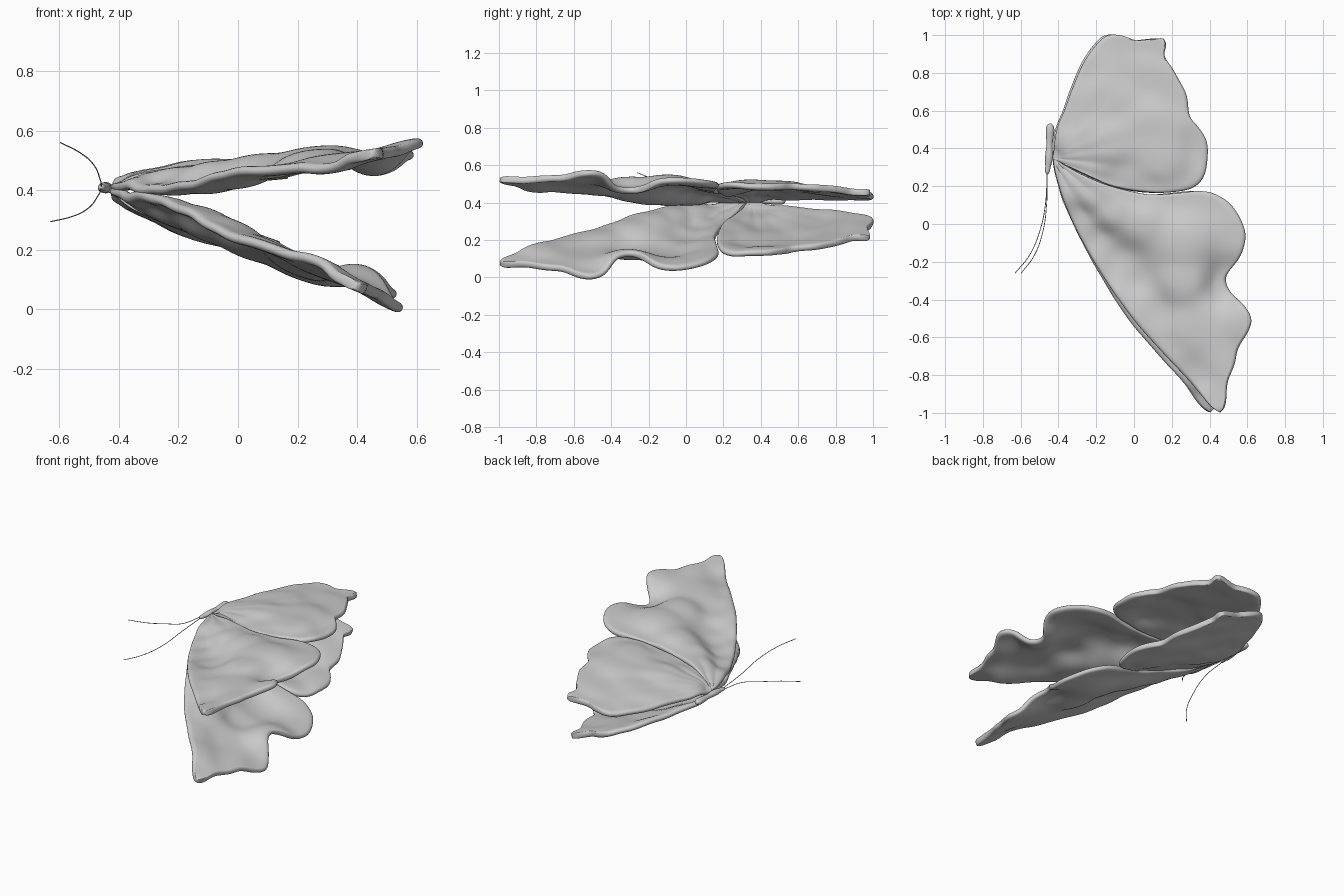
import bpy, math
from mathutils import Vector

if "Cube" in bpy.data.objects:
    bpy.data.objects.remove(bpy.data.objects["Cube"])

ROOT = Vector((-0.435, 0.35, 0.405))
TILT = math.radians(7)
NORMAL = Vector((math.sin(TILT), 0, math.cos(TILT)))


def mirrored(v):
    # reflect across the tilted plane that runs through the body
    return v - 2 * NORMAL * NORMAL.dot(v - ROOT)


def rail(pts, n, bias=1):
    # smooth curve through points, resampled by length
    p = [Vector(q) for q in pts]
    p = [2 * p[0] - p[1]] + p + [2 * p[-1] - p[-2]]
    dense = []
    for i in range(1, len(p) - 2):
        a, b, c, d = p[i - 1:i + 3]
        for k in range(12):
            t = k / 12
            dense.append(0.5 * (2 * b + (c - a) * t + (2 * a - 5 * b + 4 * c - d) * t * t
                                + (3 * b - a - 3 * c + d) * t ** 3))
    dense.append(p[-2])
    dist = [0]
    for a, b in zip(dense, dense[1:]):
        dist.append(dist[-1] + (b - a).length)
    out, j = [], 0
    for i in range(n + 1):
        s = dist[-1] * (i / n) ** bias
        while j < len(dense) - 2 and dist[j + 1] < s:
            j += 1
        f = (s - dist[j]) / max(dist[j + 1] - dist[j], 1e-9)
        out.append(dense[j].lerp(dense[j + 1], min(f, 1)))
    return out


def height(x, y, ctrl):
    # blend control heights, then add fine vein ripples fanning from the root
    base = lambda u: 0.405 + 0.11 * (u + 0.435)
    ws = hs = 0
    for cx, cy, cz in ctrl:
        w = 1 / ((x - cx) ** 2 + (y - cy) ** 2 + 0.005) ** 2
        ws += w
        hs += w * (cz - base(cx))
    dx, dy = x - ROOT.x, y - ROOT.y
    r = math.hypot(dx, dy)
    ripple = 0.002 * math.sin(20 * math.atan2(dy, dx)) * (r / 0.2) * math.exp(1 - r / 0.2)
    return base(x) + hs / ws * min(1, r / 0.07) + ripple


def make_mesh(name, verts, faces):
    me = bpy.data.meshes.new(name)
    me.from_pydata([tuple(v) for v in verts], [], faces)
    me.update()
    for f in me.polygons:
        f.use_smooth = True
    ob = bpy.data.objects.new(name, me)
    bpy.context.collection.objects.link(ob)
    return ob


def wing(name, lead, trail, ctrl, flip, bias, n=64, m=24):
    a, b = rail(lead, n, bias), rail(trail, n)
    verts, faces, weights = [], [], []
    for i in range(n + 1):
        # narrow border columns keep the rim tight and round
        e = min(0.06, 0.014 / max((a[i] - b[i]).length, 0.01))
        for j in range(1 if i in (0, n) else m + 1):
            s = 0 if j == 0 else 1 if j == m else e + (1 - 2 * e) * (j - 1) / (m - 2)
            q = a[i].lerp(b[i], s)
            verts.append(Vector((q.x, q.y, height(q.x, q.y, ctrl))))
            w = min(1, 0.7 + (verts[-1] - ROOT).length / 0.8)
            weights.append(w * (0.45 if j in (0, m) or i in (0, n) else 1))
    idx = lambda i, j: 0 if i == 0 else len(verts) - 1 if i == n else 1 + (i - 1) * (m + 1) + j
    for i in range(n):
        for j in range(m):
            f = [idx(i, j), idx(i + 1, j), idx(i + 1, j + 1), idx(i, j + 1)]
            f = list(dict.fromkeys(f))
            faces.append(f[::-1] if flip else f)
    if flip:
        verts = [mirrored(v) for v in verts]
    ob = make_mesh(name, verts, faces)
    vg = ob.vertex_groups.new(name="thickness")
    for i, w in enumerate(weights):
        vg.add([i], w, 'REPLACE')
    so = ob.modifiers.new("Thickness", 'SOLIDIFY')
    so.thickness, so.offset, so.vertex_group = 0.036, 0, "thickness"
    sub = ob.modifiers.new("Round", 'SUBSURF')
    sub.levels = sub.render_levels = 1


# forewing: leading edge, trailing and outer edge, height control points
fore_lead = [(-.43, .35), (-.41, .25), (-.36, .09), (-.27, -.1), (-.15, -.3), (0, -.51),
             (.15, -.68), (.3, -.84), (.4, -.96), (.455, -1.0)]
fore_trail = [(-.43, .35), (-.3, .275), (-.15, .21), (0, .17), (.1, .155), (.22, .163),
              (.36, .175), (.45, .15), (.53, .085), (.59, -.04), (.577, -.14), (.545, -.2),
              (.485, -.28), (.51, -.36), (.575, -.42), (.624, -.5), (.605, -.57), (.55, -.66),
              (.535, -.74), (.495, -.84), (.485, -.96), (.455, -1.0)]
fore_ctrl = [(-.43, .35, .405), (-.4, .2, .40), (-.32, 0, .395), (-.2, -.22, .415),
             (-.08, -.4, .447), (0, -.5, .465), (.15, -.68, .468), (.3, -.83, .47),
             (.4, -.94, .51), (.46, -1, .525), (.53, -.75, .53), (.62, -.5, .56),
             (.5, -.31, .465), (.59, -.05, .52), (.45, .15, .50), (.2, .16, .48),
             (0, .165, .468), (-.2, .22, .46), (-.22, .13, .468), (-.1, .05, .485),
             (.05, 0, .505), (.25, -.1, .53), (.25, -.3, .52), (.32, -.55, .505),
             (-.32, .2, .44),
             # trough behind the leading edge
             (-.27, .06, .398), (-.18, -.07, .397), (-.09, -.18, .40), (0, -.3, .418),
             (.1, -.45, .452)]

# hindwing
hind_lead = [(-.43, .35), (-.41, .5), (-.37, .6), (-.33, .71), (-.27, .85), (-.2, .95),
             (-.14, 1.0), (-.06, .997), (.01, .972), (.08, .978), (.155, .985)]
hind_trail = [(-.43, .35), (-.36, .31), (-.25, .255), (-.1, .195), (.08, .167), (.2, .168),
              (.31, .19), (.37, .25), (.39, .35), (.385, .44), (.34, .515), (.295, .57),
              (.28, .68), (.24, .76), (.2, .83), (.16, .89), (.172, .95), (.155, .985)]
hind_ctrl = [(-.43, .35, .405), (-.38, .58, .425), (-.27, .85, .427), (-.14, 1, .43),
             (.05, .975, .445), (.16, .95, .455), (.27, .7, .48), (.39, .4, .485),
             (.3, .19, .49), (.1, .17, .47), (-.1, .2, .455), (-.28, .27, .447),
             (-.15, .65, .46), (.1, .5, .495), (.15, .32, .505), (-.15, .42, .485),
             (.05, .8, .46), (-.32, .4, .455)]

for side, flip in (("upper", False), ("lower", True)):
    wing(side + "_forewing", fore_lead, fore_trail, fore_ctrl, flip, 1)
    wing(side + "_hindwing", hind_lead, hind_trail, hind_ctrl, flip, 1.6)

# body: rings along y (x centre, y, radius)
rings = [(-.459, .262, .001), (-.459, .268, .009), (-.458, .283, .015), (-.456, .3, .013),
         (-.453, .32, .018), (-.449, .35, .023), (-.449, .39, .019), (-.448, .41, .015),
         (-.446, .45, .019), (-.444, .49, .024), (-.444, .515, .022), (-.444, .528, .014),
         (-.444, .533, .001)]
K = 16
bv = [(x + r * math.cos(2 * math.pi * k / K), y, .408 + .85 * r * math.sin(2 * math.pi * k / K))
      for x, y, r in rings for k in range(K)]
bf = [(i * K + k, (i + 1) * K + k, (i + 1) * K + (k + 1) % K, i * K + (k + 1) % K)
      for i in range(len(rings) - 1) for k in range(K)]
bf += [tuple(range(K)), tuple(reversed(range(len(bv) - K, len(bv))))]
body = make_mesh("body", bv, bf)
body.modifiers.new("Round", 'SUBSURF').levels = 1

# antennae
path = [(-.459, .28, .412), (-.463, .1, .435), (-.485, -.05, .485), (-.53, -.17, .525),
        (-.597, -.26, .56)]
for side, flip in (("upper", False), ("lower", True)):
    cu = bpy.data.curves.new(side + "_antenna", 'CURVE')
    cu.dimensions, cu.bevel_depth, cu.bevel_resolution = '3D', 0.002, 2
    cu.use_fill_caps = True
    sp = cu.splines.new('BEZIER')
    sp.bezier_points.add(len(path) - 1)
    for bp, p in zip(sp.bezier_points, path):
        bp.co = mirrored(Vector(p)) if flip else Vector(p)
        bp.handle_left_type = bp.handle_right_type = 'AUTO'
    bpy.context.collection.objects.link(bpy.data.objects.new(side + "_antenna", cu))
